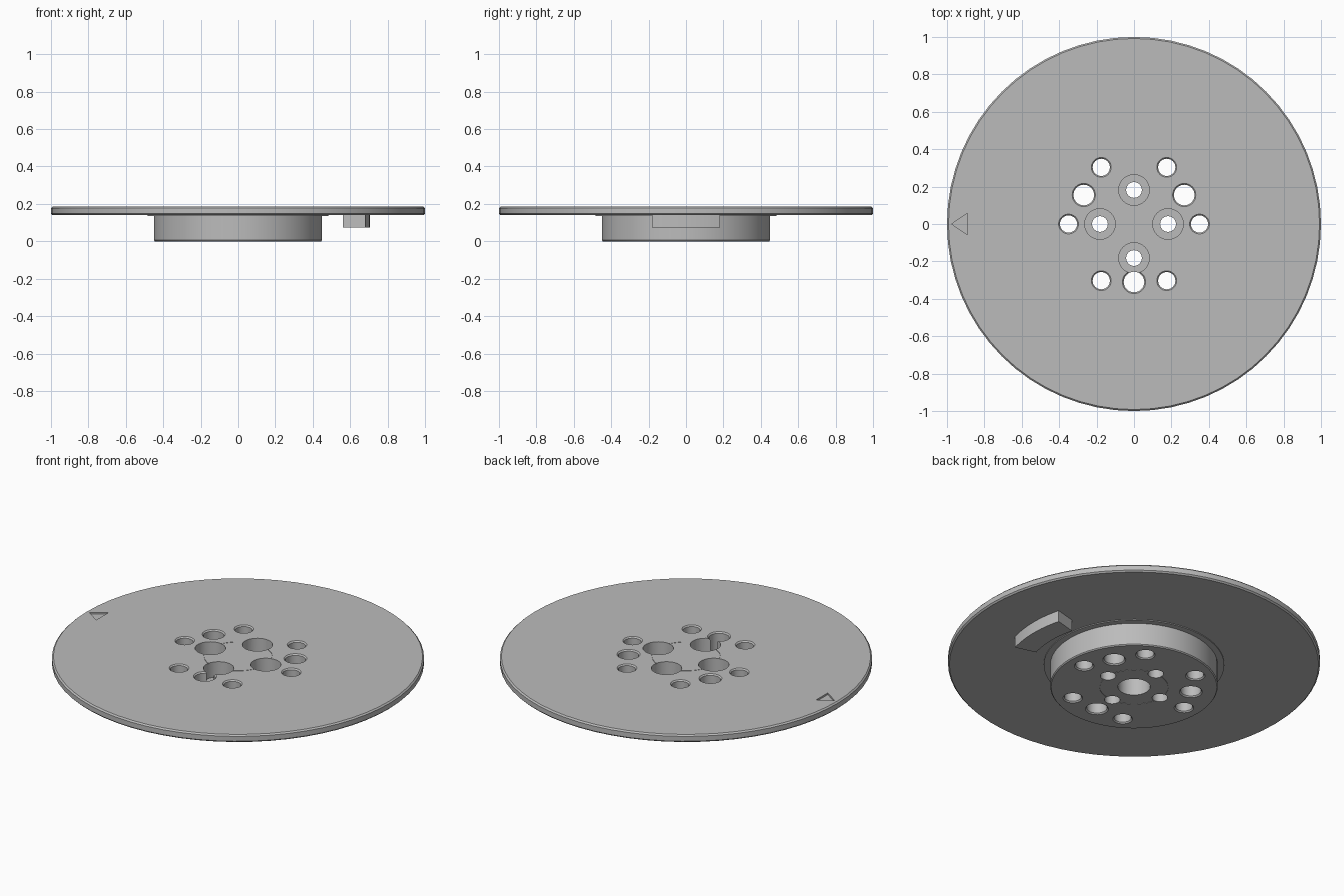
import bpy, bmesh
from math import sin, cos, pi, radians

if "Cube" in bpy.data.objects:
    bpy.data.objects.remove(bpy.data.objects["Cube"])

grey = bpy.data.materials.new("plain_grey")
grey.use_nodes = True
grey.diffuse_color = (0.5, 0.5, 0.5, 1)
grey.node_tree.nodes["Principled BSDF"].inputs["Base Color"].default_value = (0.5, 0.5, 0.5, 1)

TOP, UNDER, CHAMFER = 0.185, 0.14, 0.007


def make_object(name, bm):
    bmesh.ops.recalc_face_normals(bm, faces=bm.faces)
    mesh = bpy.data.meshes.new(name)
    bm.to_mesh(mesh)
    bm.free()
    mesh.materials.append(grey)
    obj = bpy.data.objects.new(name, mesh)
    bpy.context.collection.objects.link(obj)
    return obj


def lathe(name, profile, steps, location=(0, 0, 0)):
    """Revolve (radius, height) points around z; both ends lie on the axis."""
    bm = bmesh.new()
    verts = [bm.verts.new((r, 0, z)) for r, z in profile]
    edges = [bm.edges.new(pair) for pair in zip(verts, verts[1:])]
    bmesh.ops.spin(bm, geom=verts + edges, cent=(0, 0, 0), axis=(0, 0, 1),
                   angle=2 * pi, steps=steps)
    bmesh.ops.remove_doubles(bm, verts=bm.verts, dist=0.0001)
    obj = make_object(name, bm)
    obj.location = location
    return obj


def prism(name, outline, low, high):
    bm = bmesh.new()
    base = bm.faces.new([bm.verts.new((x, y, low)) for x, y in outline])
    new = bmesh.ops.extrude_face_region(bm, geom=[base])["geom"]
    bmesh.ops.translate(bm, vec=(0, 0, high - low),
                        verts=[v for v in new if isinstance(v, bmesh.types.BMVert)])
    return make_object(name, bm)


def polar(radius, degrees):
    return radius * cos(radians(degrees)), radius * sin(radians(degrees))


def through_hole(radius, ring, degrees):
    """Cutter for a hole with a small chamfer at each mouth."""
    wide = radius + CHAMFER
    profile = [(0, -0.05), (wide, -0.05), (wide, 0), (radius, CHAMFER),
               (radius, TOP - CHAMFER), (wide, TOP), (wide, 0.25), (0, 0.25)]
    return lathe("hole_cutter", profile, 32, (*polar(ring, degrees), 0))


# Disc and hub in one turned profile, with a blind bore and hairline seams
seam, gap, depth = 0.185, 0.003, 0.003
body = lathe("flange_and_hub", [
    (0, 0.135), (0.087, 0.135), (0.087, 0),
    (seam - gap, 0), (seam - gap, depth), (seam, depth), (seam, 0),
    (0.445, 0), (0.45, 0.006), (0.45, 0.135), (0.485, 0.135), (0.485, UNDER),
    (0.992, UNDER), (1, UNDER + 0.008), (1, TOP - 0.008), (0.992, TOP),
    (seam, TOP), (seam, TOP - depth), (seam - gap, TOP - depth), (seam - gap, TOP),
    (0, TOP)], 64)

# Bolt, pin and counterbored screw holes
cutters = [through_hole(0.046, 0.35, 60 * i) for i in range(6)]
cutters += [through_hole(0.055, 0.31, 30 + 120 * i) for i in range(3)]
for i in range(4):
    cutters.append(lathe("screw_cutter", [
        (0, -0.05), (0.042, -0.05), (0.042, 0.095), (0.082, 0.095),
        (0.082, 0.25), (0, 0.25)], 32, (*polar(0.182, 90 * i), 0)))

# Engraved triangular mark near the rim
cutters.append(prism("mark_cutter", [(-0.975, 0), (-0.89, -0.057), (-0.89, 0.057)],
                     TOP - 0.01, 0.25))

for cutter in cutters:
    cutter.hide_render = True
    mod = body.modifiers.new("cut", "BOOLEAN")
    mod.operation, mod.solver, mod.object = "DIFFERENCE", "EXACT", cutter
bpy.context.view_layer.update()
graph = bpy.context.evaluated_depsgraph_get()
result = bpy.data.meshes.new_from_object(body.evaluated_get(graph))
body.modifiers.clear()
body.data = result
result.materials.clear()
result.materials.append(grey)
for cutter in cutters:
    bpy.data.objects.remove(cutter)

# Curved locating key under the disc
angles = [-15 + 2.5 * i for i in range(13)]
key = prism("locating_key", [polar(0.705, a) for a in angles]
            + [polar(0.58, a) for a in reversed(angles)], 0.073, 0.15)

# Smooth round walls, keep edges crisp
bpy.ops.object.select_all(action="DESELECT")
for obj in (body, key):
    obj.select_set(True)
bpy.context.view_layer.objects.active = body
bpy.ops.object.shade_smooth_by_angle(angle=radians(30))
